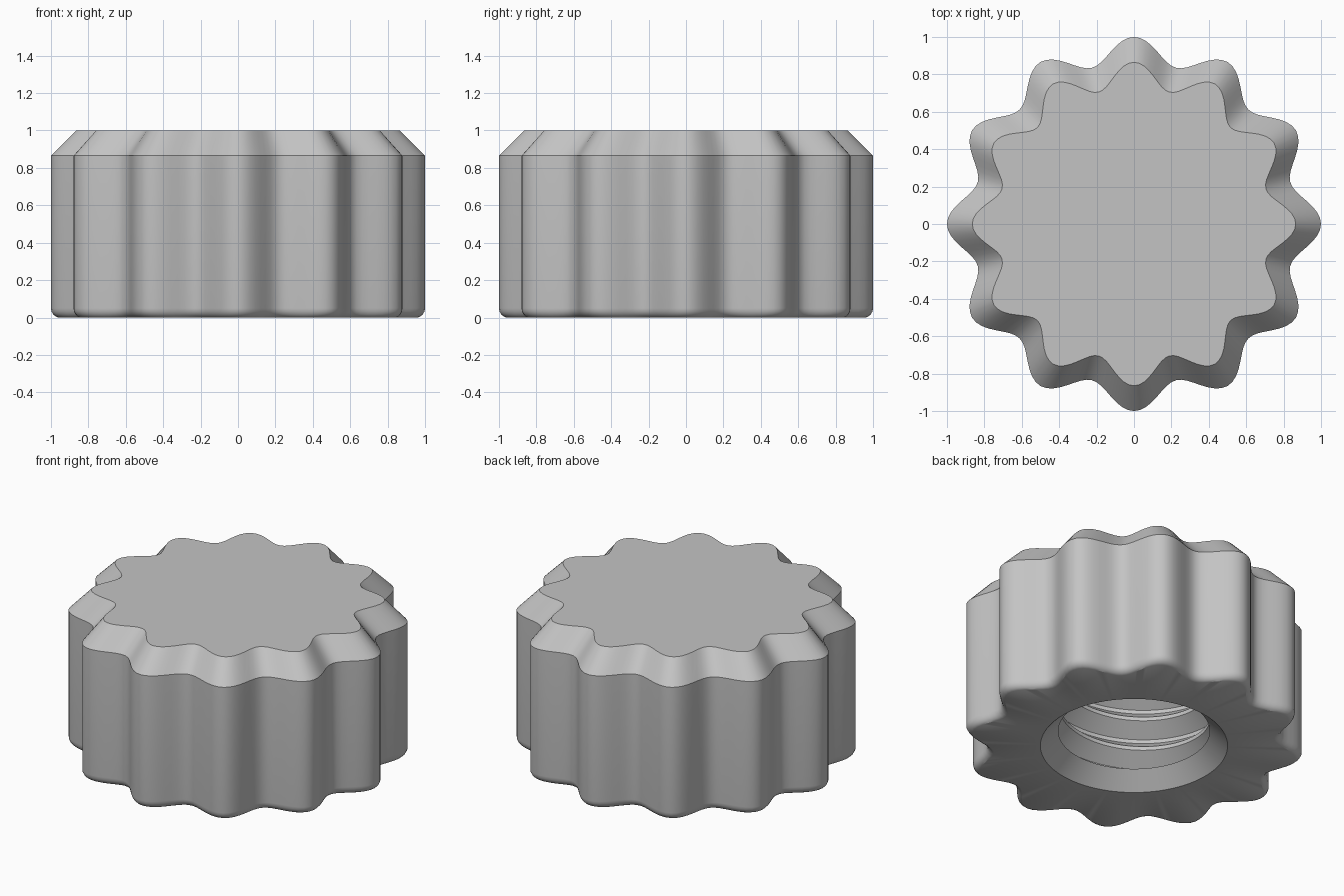
import bpy, bmesh
from math import sin, cos, pi, radians

old = bpy.data.objects.get("Cube")
if old:
    bpy.data.objects.remove(old, do_unlink=True)

SEGMENTS = 192
LOBES = 12
OPENING, BORE, ROOT = 0.55, 0.445, 0.54      # bore radii
BORE_START, BORE_END, PITCH = 0.1, 0.76, 0.2

grey = bpy.data.materials.new("light grey")
grey.use_nodes = True
grey.diffuse_color = (0.55, 0.55, 0.55, 1)
grey.node_tree.nodes["Principled BSDF"].inputs["Base Color"].default_value = grey.diffuse_color


def ring(bm, radius, height):
    """Closed loop; radius is a function of the angle."""
    angles = [2 * pi * i / SEGMENTS for i in range(SEGMENTS)]
    return [bm.verts.new((radius(a) * cos(a), radius(a) * sin(a), height)) for a in angles]


def bridge(bm, low, high):
    for i in range(SEGMENTS):
        j = (i + 1) % SEGMENTS
        bm.faces.new((low[i], low[j], high[j], high[i]))


def finish(bm, name):
    mesh = bpy.data.meshes.new(name)
    bm.to_mesh(mesh)
    bm.free()
    mesh.materials.append(grey)
    obj = bpy.data.objects.new(name, mesh)
    bpy.context.collection.objects.link(obj)
    bpy.ops.object.select_all(action='DESELECT')
    obj.select_set(True)
    bpy.context.view_layer.objects.active = obj
    bpy.ops.object.shade_smooth_by_angle(angle=radians(30))


def lobed(inset):
    return lambda a: 0.9325 + 0.0675 * cos(LOBES * a) - inset


# Knob body: countersink, flat underside, rounded lower edge, wall, top chamfer
bm = bmesh.new()
rings = [ring(bm, lambda a: BORE, BORE_START), ring(bm, lambda a: OPENING, 0)]
for step in range(5):
    t = radians(75) * (1 - step / 4)
    rings.append(ring(bm, lobed(0.052 * (1 - cos(t))), 0.05 * (1 - sin(t) / sin(radians(75)))))
rings.append(ring(bm, lobed(0), 0.865))
rings.append(ring(bm, lobed(0.135), 1.0))
for low, high in zip(rings, rings[1:]):
    bridge(bm, low, high)
bm.faces.new(rings[-1])
finish(bm, "knob_body")

# Threaded bore: a helical grid, trimmed flat at both ends
thread = [(0, BORE), (0.025, BORE), (0.1, ROOT), (0.125, ROOT)]
turns = range(-1, int((BORE_END - BORE_START) / PITCH) + 2)
rows = [(BORE_START + turn * PITCH + dz, r) for turn in turns for dz, r in thread]
bm = bmesh.new()
columns = []
for i in range(SEGMENTS + 1):
    a = 2 * pi * i / SEGMENTS
    column = []
    for z, r in rows:
        z += PITCH * i / SEGMENTS
        trimmed = min(max(z, BORE_START), BORE_END)
        if trimmed != z:
            r = BORE
        column.append(bm.verts.new((r * cos(a), r * sin(a), trimmed)))
    columns.append(column)
for left, right in zip(columns, columns[1:]):
    for k in range(len(rows) - 1):
        bm.faces.new((left[k], left[k + 1], right[k + 1], right[k]))
bmesh.ops.remove_doubles(bm, verts=bm.verts, dist=0.0005)
# Blind end of the bore
end = ring(bm, lambda a: BORE, BORE_END)
bm.faces.new(list(reversed(end)))
bmesh.ops.remove_doubles(bm, verts=bm.verts, dist=0.0005)
finish(bm, "threaded_bore")
